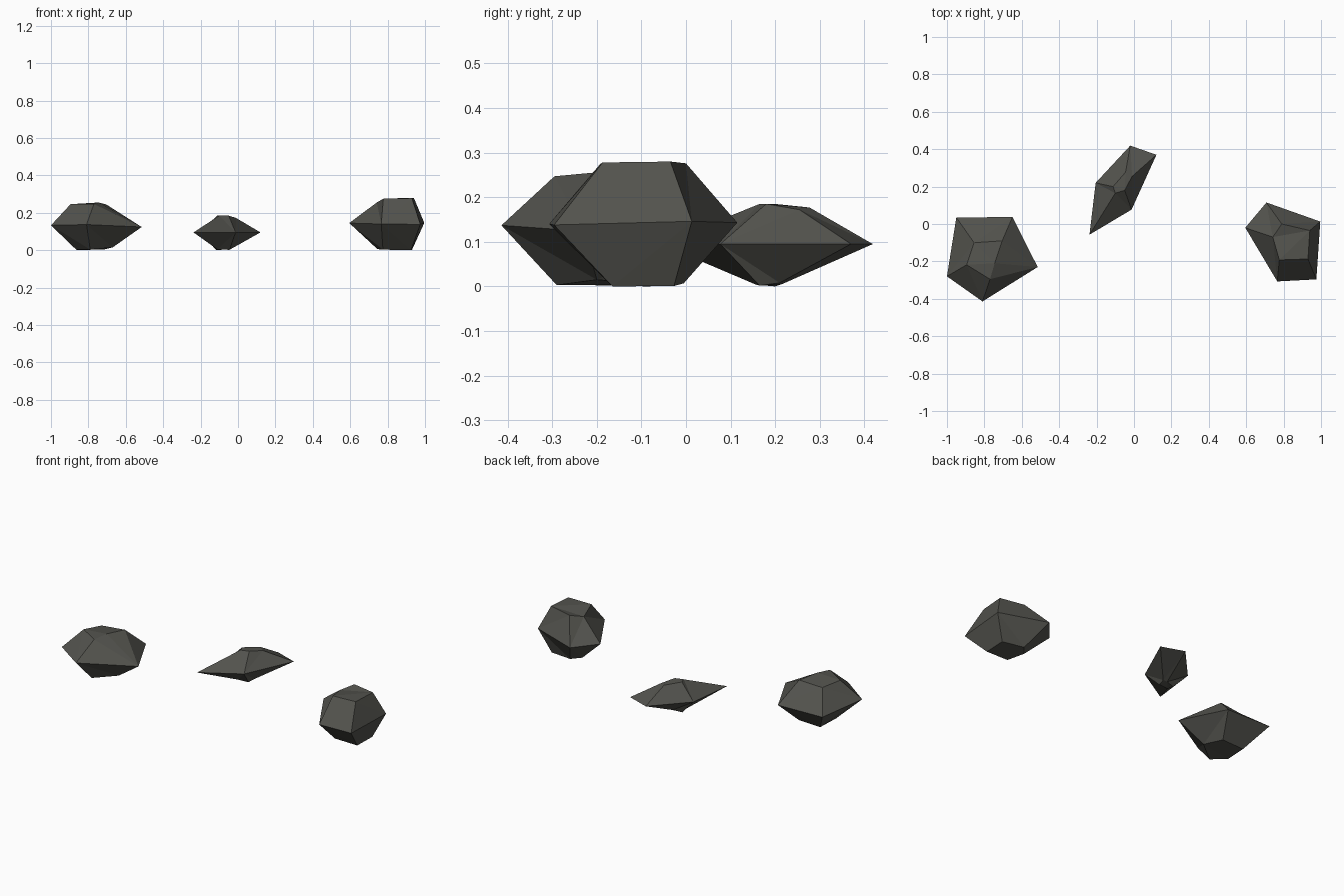
import bpy, bmesh

stone = bpy.data.materials.new("dark grey stone")
stone.diffuse_color = (0.085, 0.085, 0.074, 1)


def rock(name, bottom, waist, top):
    """Low-poly rock: three matching five-sided rings, capped at both ends."""
    bm = bmesh.new()
    rings = [[bm.verts.new(p) for p in ring] for ring in (bottom, waist, top)]
    for low, high in zip(rings, rings[1:]):
        for i in range(5):
            j = (i + 1) % 5
            bm.faces.new((low[i], low[j], high[j], high[i]))
    bm.faces.new(rings[0][::-1])
    bm.faces.new(rings[2])
    # split the warped sides into flat triangles
    bmesh.ops.triangulate(bm, faces=bm.faces[:])
    bmesh.ops.recalc_face_normals(bm, faces=bm.faces[:])
    mesh = bpy.data.meshes.new(name)
    bm.to_mesh(mesh)
    bm.free()
    mesh.materials.append(stone)
    obj = bpy.data.objects.new(name, mesh)
    bpy.context.collection.objects.link(obj)


# broad rock with a dented top
rock("left_rock",
     [(-.865, -.22, .003), (-.79, -.29, .003), (-.67, -.20, .015), (-.71, -.08, .005), (-.855, -.08, 0)],
     [(-1.0, -.28, .133), (-.81, -.414, .137), (-.515, -.23, .124), (-.65, .037, .125), (-.95, .035, .13)],
     [(-.895, -.218, .246), (-.77, -.295, .247), (-.745, -.21, .255), (-.705, -.09, .245), (-.855, -.10, .235)])

# thin, pointed rock
rock("middle_rock",
     [(-.06, .215, .005), (-.035, .21, .008), (-.045, .165, .002), (-.11, .157, .004), (-.115, .20, 0)],
     [(-.02, .419, .095), (.12, .37, .095), (-.013, .077, .095), (-.238, -.057, .095), (-.205, .22, .095)],
     [(-.045, .277, .177), (-.01, .255, .172), (-.05, .18, .185), (-.10, .165, .185), (-.112, .20, .185)])

# round rock
rock("right_rock",
     [(.745, -.06, .006), (.775, -.167, .003), (.925, -.165, 0), (.93, -.027, .001), (.79, -.005, .007)],
     [(.595, -.02, .145), (.766, -.307, .14), (.975, -.296, .138), (.996, .013, .146), (.708, .115, .143)],
     [(.742, -.07, .255), (.777, -.192, .275), (.93, -.187, .278), (.94, -.035, .28), (.79, .0, .276)])
